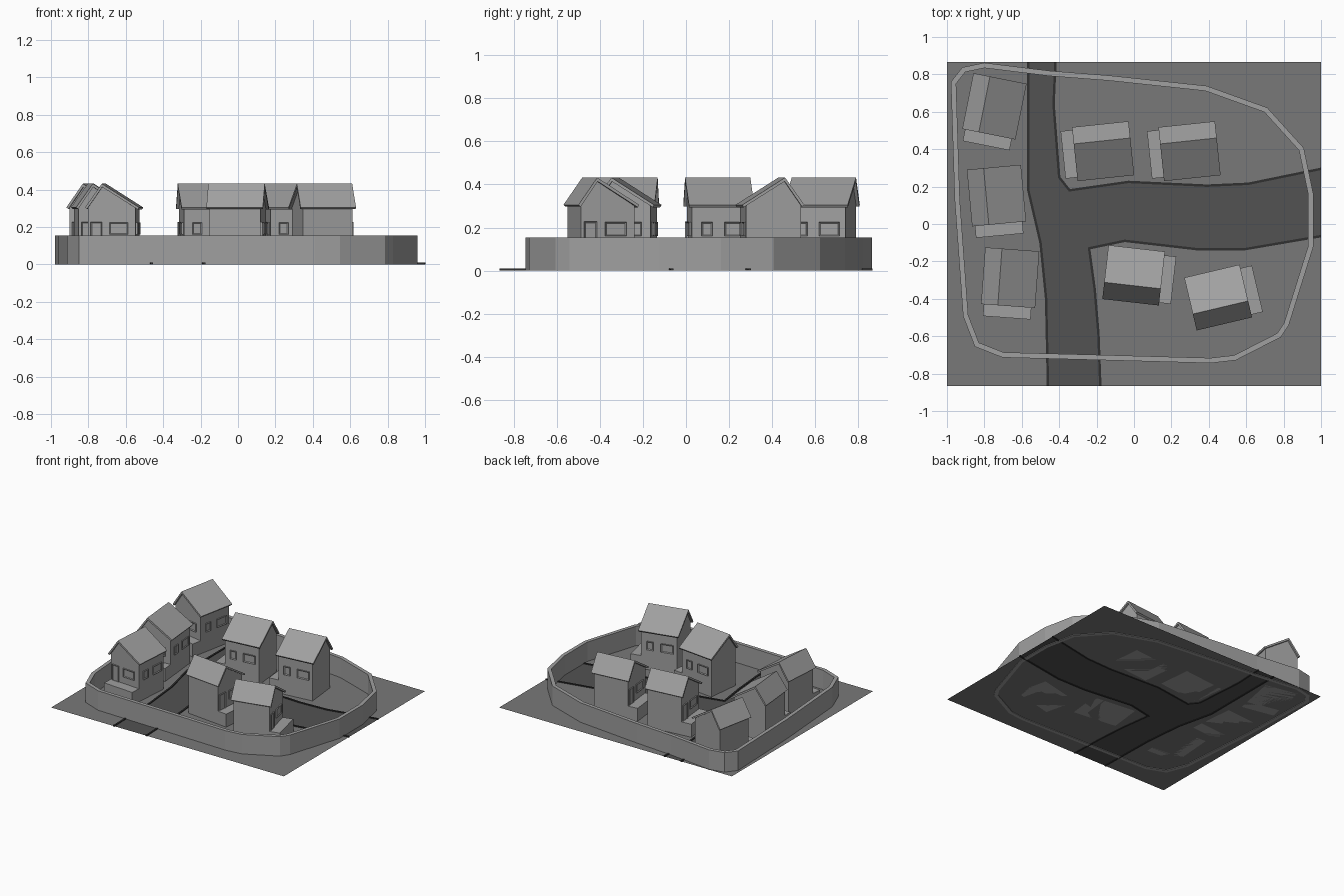
import bpy, bmesh, math
from mathutils import Vector, Matrix

if "Cube" in bpy.data.objects:
    bpy.data.objects.remove(bpy.data.objects["Cube"])


def material(name, v):
    m = bpy.data.materials.new(name)
    m.diffuse_color = (v, v, v, 1)
    m.use_nodes = True
    m.node_tree.nodes["Principled BSDF"].inputs["Base Color"].default_value = m.diffuse_color
    return m


STONE = material("light grey", 0.35)
GROUND = material("ground grey", 0.19)
ROAD = material("road grey", 0.085)
KERB = material("kerb dark grey", 0.03)


def finish(bm, name, mat, matrix=None):
    bmesh.ops.recalc_face_normals(bm, faces=bm.faces)
    me = bpy.data.meshes.new(name)
    bm.to_mesh(me)
    bm.free()
    me.materials.append(mat)
    ob = bpy.data.objects.new(name, me)
    bpy.context.collection.objects.link(ob)
    if matrix:
        ob.matrix_world = matrix
    return ob


def prism(name, profile, y0, y1, mat, matrix):
    """Extrude an x-z profile along y."""
    bm = bmesh.new()
    f = bm.faces.new([bm.verts.new((x, y0, z)) for x, z in profile])
    r = bmesh.ops.extrude_face_region(bm, geom=[f])
    bmesh.ops.translate(bm, vec=(0, y1 - y0, 0),
                        verts=[v for v in r["geom"] if isinstance(v, bmesh.types.BMVert)])
    return finish(bm, name, mat, matrix)


def box(name, lo, hi, mat, matrix, inset=None):
    """Box; the face looking along 'inset' gets a recessed panel."""
    lo, hi = Vector(lo), Vector(hi)
    bm = bmesh.new()
    size = Matrix.Diagonal((*(hi - lo), 1))
    bmesh.ops.create_cube(bm, size=1, matrix=Matrix.Translation((lo + hi) / 2) @ size)
    if inset:
        bm.normal_update()
        face = [f for f in bm.faces if f.normal.dot(Vector(inset)) > 0.9]
        bmesh.ops.inset_region(bm, faces=face, thickness=0.009)
        bmesh.ops.translate(bm, vec=Vector(inset) * -0.005, verts=face[0].verts)
    return finish(bm, name, mat, matrix)


def sheet(name, pts, z, mat):
    bm = bmesh.new()
    f = bm.faces.new([bm.verts.new((x, y, z)) for x, y in pts])
    f.normal_update()
    if f.normal.z < 0:
        f.normal_flip()
    bmesh.ops.triangulate(bm, faces=[f])
    me = bpy.data.meshes.new(name)
    bm.to_mesh(me)
    bm.free()
    me.materials.append(mat)
    bpy.context.collection.objects.link(bpy.data.objects.new(name, me))


def strip(name, pts, width, z0, z1, mat, closed=False):
    """Upright band of constant width along a path, with mitred corners."""
    p = [Vector(q) for q in pts]
    n = len(p)
    bm = bmesh.new()
    rings = []
    for i in range(n):
        a = p[i] - p[i - 1] if closed or i else p[1] - p[0]
        b = p[(i + 1) % n] - p[i] if closed or i < n - 1 else a
        a, b = a.normalized(), b.normalized()
        na, nb = Vector((-a.y, a.x)), Vector((-b.y, b.x))
        m = (na + nb).normalized()
        m *= width / 2 / m.dot(na)
        rings.append([bm.verts.new((*(p[i] + s * m), z)) for s, z in
                      ((-1, z0), (1, z0), (1, z1), (-1, z1))])
    for i in range(n if closed else n - 1):
        r, q = rings[i], rings[(i + 1) % n]
        for k in range(4):
            bm.faces.new((r[k], r[k - 3], q[k - 3], q[k]))
    if not closed:
        bm.faces.new(rings[0])
        bm.faces.new(rings[-1])
    finish(bm, name, mat)


# Road edges, shared by ground, road and kerbs
Y = 0.866
west = [(-.565, Y), (-.565, .18), (-.50, -.10), (-.47, -.40), (-.46, -Y)]
north = [(-.42, Y), (-.43, .64), (-.40, .25), (-.345, .18), (-.03, .225),
         (.39, .205), (.61, .215), (1, .295)]
south = [(1, -.065), (.59, -.135), (.34, -.135), (-.05, -.09), (-.24, -.13),
         (-.21, -.35), (-.19, -.59), (-.18, -Y)]
Z = 0.004
sheet("road", west + south[::-1] + north[::-1], Z, ROAD)
sheet("ground_west", west + [(-1, -Y), (-1, Y)], Z, GROUND)
sheet("ground_north", north + [(1, Y)], Z, GROUND)
sheet("ground_south", south + [(1, -Y)], Z, GROUND)
for name, path in (("west", west), ("north", north), ("south", south)):
    strip("kerb_" + name, path, 0.013, 0, 0.01, KERB)

# Town wall
ring = [(-.965, .755), (-.91, .825), (-.80, .848), (-.45, .805), (-.13, .78), (.385, .725),
        (.705, .61), (.895, .40), (.945, .16), (.945, -.12), (.815, -.535), (.775, -.595),
        (.54, -.715), (.41, -.73), (-.13, -.715), (-.70, -.70), (-.84, -.645),
        (-.90, -.49), (-.945, .13)]
strip("town_wall", ring, 0.028, 0, 0.155, STONE, closed=True)

# Houses: ridge centre and facing angle (local +x is the street side)
houses = [(-.80, .64, -11.3), (-.79, .147, 5.3), (-.717, -.283, -4.2), (-.171, .444, -84),
          (.291, .444, -84), (-.008, -.329, 83.5), (.4625, -.4465, 103.3)]
body = [(.18, Z), (.18, .301), (.002, .414), (-.075, .305), (-.075, Z)]
roof = [(.20, .305), (0, .432), (-.09, .305), (-.079, .297), (.002, .414), (.193, .294)]
for i, (x, y, deg) in enumerate(houses, 1):
    M = Matrix.Translation((x, y, 0)) @ Matrix.Rotation(math.radians(deg), 4, "Z")
    h = f"house_{i}_"
    prism(h + "body", body, -.137, .137, STONE, M)
    prism(h + "roof", roof, -.152, .152, STONE, M)
    box(h + "step", (-.075, -.215, Z), (.18, -.13, .105), STONE, M)
    box(h + "door", (-.06, -.146, .10), (.0, -.13, .228), STONE, M, (0, -1, 0))
    box(h + "side_window", (.04, -.146, .16), (.14, -.13, .225), STONE, M, (0, -1, 0))
    box(h + "small_window", (.17, -.092, .16), (.188, -.042, .225), STONE, M, (1, 0, 0))
    box(h + "wide_window", (.17, .015, .16), (.188, .11, .225), STONE, M, (1, 0, 0))
